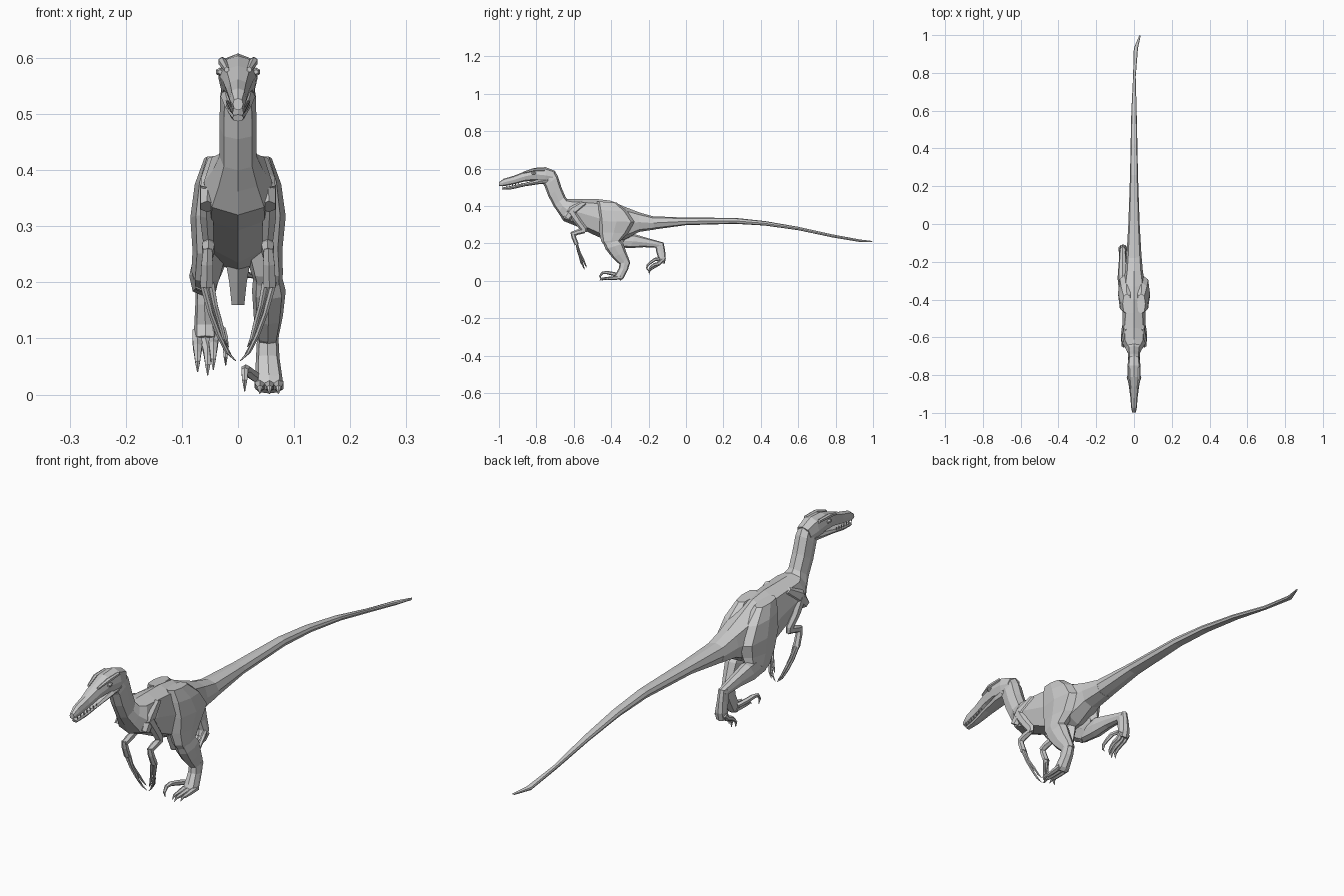
import bpy, bmesh
from math import sin, cos, pi, hypot

def loft(name, secs, n=8):
    """Skin of rings; each ring = (y1, z1, y2, z2, half_width, x): two opposite
    side-view outline points, plus the width and offset across x."""
    bm = bmesh.new()
    rings = []
    for y1, z1, y2, z2, w, x in secs:
        cy, cz, vy, vz = (y1 + y2) / 2, (z1 + z2) / 2, (y1 - y2) / 2, (z1 - z2) / 2
        ring = []
        for i in range(n):
            a = 2 * pi * i / n
            k = 1.08 if n == 8 and i % 2 else 1
            s, c = sin(a) * k, cos(a) * k
            ring.append(bm.verts.new((x + s * w, cy + c * vy, cz + c * vz)))
        rings.append(ring)
    for a, b in zip(rings, rings[1:]):
        for i in range(n):
            j = (i + 1) % n
            bm.faces.new((a[i], a[j], b[j], b[i]))
    bm.faces.new(rings[0])
    bm.faces.new(rings[-1])
    bmesh.ops.recalc_face_normals(bm, faces=bm.faces)
    me = bpy.data.meshes.new(name)
    bm.to_mesh(me)
    bm.free()
    ob = bpy.data.objects.new(name, me)
    bpy.context.collection.objects.link(ob)
    return ob

def tube(name, pts, n=6):
    """Round strand through (x, y, z, radius) points, for digits and claws."""
    secs = []
    for i, (x, y, z, r) in enumerate(pts):
        p, q = pts[max(i - 1, 0)], pts[min(i + 1, len(pts) - 1)]
        ty, tz = q[1] - p[1], q[2] - p[2]
        l = hypot(ty, tz) or 1
        ny, nz = -tz / l * r, ty / l * r
        secs.append((y + ny, z + nz, y - ny, z - nz, r, x))
    return loft(name, secs, n)

# Neck and torso
loft("body", [
    (-.70, .585, -.765, .52, .028, 0),
    (-.685, .56, -.755, .503, .032, 0),
    (-.666, .50, -.737, .455, .033, 0),
    (-.645, .45, -.708, .40, .033, 0),
    (-.635, .437, -.682, .362, .045, 0),
    (-.61, .437, -.655, .32, .061, 0),
    (-.55, .437, -.585, .292, .062, 0),
    (-.47, .437, -.47, .235, .06, 0),
    (-.40, .428, -.40, .215, .062, 0),
    (-.33, .397, -.33, .22, .06, 0),
    (-.25, .366, -.25, .262, .047, 0),
    (-.17, .343, -.17, .274, .04, 0)])

# Tail, ending in a twisted flat tip
loft("tail", [
    (-.19, .346, -.19, .272, .041, 0),
    (0, .338, 0, .298, .03, 0),
    (.26, .337, .26, .305, .021, 0),
    (.42, .32, .42, .296, .018, 0),
    (.60, .289, .60, .271, .014, 0),
    (.78, .249, .78, .233, .007, .002),
    (.93, .221, .93, .208, .011, .01),
    (1.0, .213, .99, .207, .004, .031)])

# Pubic bone between the legs
loft("pubis", [
    (-.44, .25, -.34, .25, .028, 0),
    (-.42, .20, -.35, .20, .018, 0),
    (-.40, .16, -.36, .16, .013, 0)], 6)

# Skull and lower jaw
loft("skull", [
    (-.999, .528, -.999, .507, .009, 0),
    (-.975, .546, -.972, .507, .015, 0),
    (-.92, .562, -.92, .517, .019, 0),
    (-.86, .586, -.86, .532, .027, 0),
    (-.81, .604, -.80, .535, .034, 0),
    (-.75, .608, -.75, .52, .035, 0),
    (-.70, .588, -.72, .525, .029, 0)])
loft("lower_jaw", [
    (-.985, .499, -.98, .487, .010, 0),
    (-.93, .509, -.93, .49, .015, 0),
    (-.86, .524, -.86, .506, .024, 0),
    (-.79, .545, -.785, .517, .031, 0),
    (-.735, .56, -.74, .52, .029, 0)])

for s, side in ((1, "right"), (-1, "left")):
    # Brow ridge, eye and teeth
    loft(side + "_brow", [
        (-.87, .584, -.87, .574, .005, s * .02),
        (-.82, .601, -.815, .585, .008, s * .028),
        (-.76, .602, -.755, .588, .007, s * .028)], 6)
    tube(side + "_eye", [(s * .032, -.825, .575, .004), (s * .032, -.815, .575, .008),
                         (s * .032, -.803, .575, .004)])
    for i in range(7):
        y, x = -.98 + i * .017, s * (.010 + i * .0015)
        z = .513 + i * .0018
        tube(side + "_tooth", [(x, y, z, .003), (x, y + .002, z - .013, .0008)], 4)

    # Shoulder blade and arm
    loft(side + "_shoulder", [
        (-.56, .425, -.53, .41, .01, s * .045),
        (-.625, .395, -.58, .36, .014, s * .054),
        (-.655, .345, -.62, .325, .014, s * .055)], 6)
    loft(side + "_upper_arm", [
        (-.64, .37, -.59, .375, .012, s * .057),
        (-.60, .315, -.56, .325, .014, s * .056),
        (-.565, .27, -.53, .285, .011, s * .053),
        (-.555, .258, -.53, .262, .009, s * .053)], 6)
    loft(side + "_forearm", [
        (-.545, .282, -.54, .255, .010, s * .053),
        (-.58, .275, -.575, .247, .013, s * .053),
        (-.615, .262, -.60, .238, .010, s * .053)], 6)
    loft(side + "_hand", [
        (-.618, .26, -.595, .258, .009, s * .054),
        (-.612, .23, -.588, .235, .012, s * .055),
        (-.595, .19, -.573, .196, .013, s * .056)], 6)
    for x0, dx, dy, dz in ((.064, -.050, .0, 0), (.055, -.035, .01, .012), (.048, -.026, -.014, .025)):
        tube(side + "_finger", [
            (s * x0, -.585, .20, .006), (s * (x0 + dx * .3), -.572 + dy * .4, .145 + dz * .5, .005),
            (s * (x0 + dx * .6), -.558 + dy * .7, .105 + dz, .005),
            (s * (x0 + dx * .9), -.548 + dy, .075 + dz, .004),
            (s * (x0 + dx * 1.2), -.542 + dy, .06 + dz, .001)])

# Right leg, standing (rings run front point to back point)
loft("right_thigh", [
    (-.475, .425, -.37, .418, .022, .038),
    (-.475, .38, -.31, .37, .036, .041),
    (-.472, .32, -.27, .315, .042, .043),
    (-.465, .26, -.31, .255, .034, .045),
    (-.452, .21, -.345, .22, .028, .052),
    (-.43, .18, -.36, .20, .022, .055)])
loft("right_shin", [
    (-.448, .215, -.36, .225, .024, .052),
    (-.43, .17, -.335, .20, .03, .055),
    (-.395, .125, -.32, .155, .026, .054),
    (-.362, .094, -.305, .118, .02, .053),
    (-.345, .085, -.298, .092, .018, .053)])
loft("right_metatarsus", [
    (-.355, .105, -.298, .10, .019, .053),
    (-.358, .07, -.31, .06, .021, .053),
    (-.378, .035, -.335, .012, .025, .055),
    (-.385, .022, -.35, .002, .024, .055)])
for x, reach in ((.039, -.012), (.056, 0), (.072, -.015)):
    tube("right_toe", [
        (x, -.35, .018, .011), (x, -.385, .015, .010), (x, -.42 - reach, .013, .0085),
        (x, -.438 - reach, .012, .007), (x, -.45 - reach, .012, .005), (x, -.463 - reach, .002, .001)])
tube("right_sickle_claw", [
    (.034, -.355, .03, .010), (.022, -.39, .038, .010), (.014, -.425, .045, .009),
    (.012, -.448, .042, .007), (.012, -.46, .025, .005), (.012, -.455, .006, .001)])

# Left leg, lifted behind
loft("left_thigh", [
    (-.475, .425, -.37, .418, .022, -.038),
    (-.475, .38, -.31, .37, .036, -.041),
    (-.472, .32, -.265, .31, .042, -.043),
    (-.45, .25, -.275, .265, .034, -.047),
    (-.41, .20, -.28, .24, .028, -.055),
    (-.37, .18, -.30, .235, .022, -.058)])
loft("left_shin", [
    (-.38, .182, -.34, .25, .022, -.058),
    (-.30, .175, -.27, .248, .027, -.06),
    (-.225, .18, -.21, .23, .022, -.06),
    (-.165, .178, -.145, .212, .017, -.06),
    (-.14, .175, -.122, .205, .015, -.06)])
loft("left_metatarsus", [
    (-.165, .198, -.12, .206, .015, -.06),
    (-.16, .16, -.112, .165, .016, -.06),
    (-.15, .125, -.108, .12, .02, -.058),
    (-.155, .105, -.115, .09, .02, -.058)])
for x, dx, dz in ((-.044, 0, .01), (-.058, .004, 0), (-.072, 0, .006)):
    tube("left_toe", [
        (x, -.125, .112, .011), (x, -.145, .092, .010), (x + dx, -.168, .077 + dz, .009),
        (x + dx, -.185, .066 + dz, .007), (x + dx, -.197, .052 + dz, .005), (x + dx, -.196, .034 + dz, .001)])
tube("left_sickle_claw", [
    (-.04, -.14, .118, .009), (-.03, -.165, .115, .009), (-.025, -.187, .10, .008),
    (-.022, -.205, .085, .006), (-.022, -.21, .067, .004), (-.022, -.20, .052, .001)])
